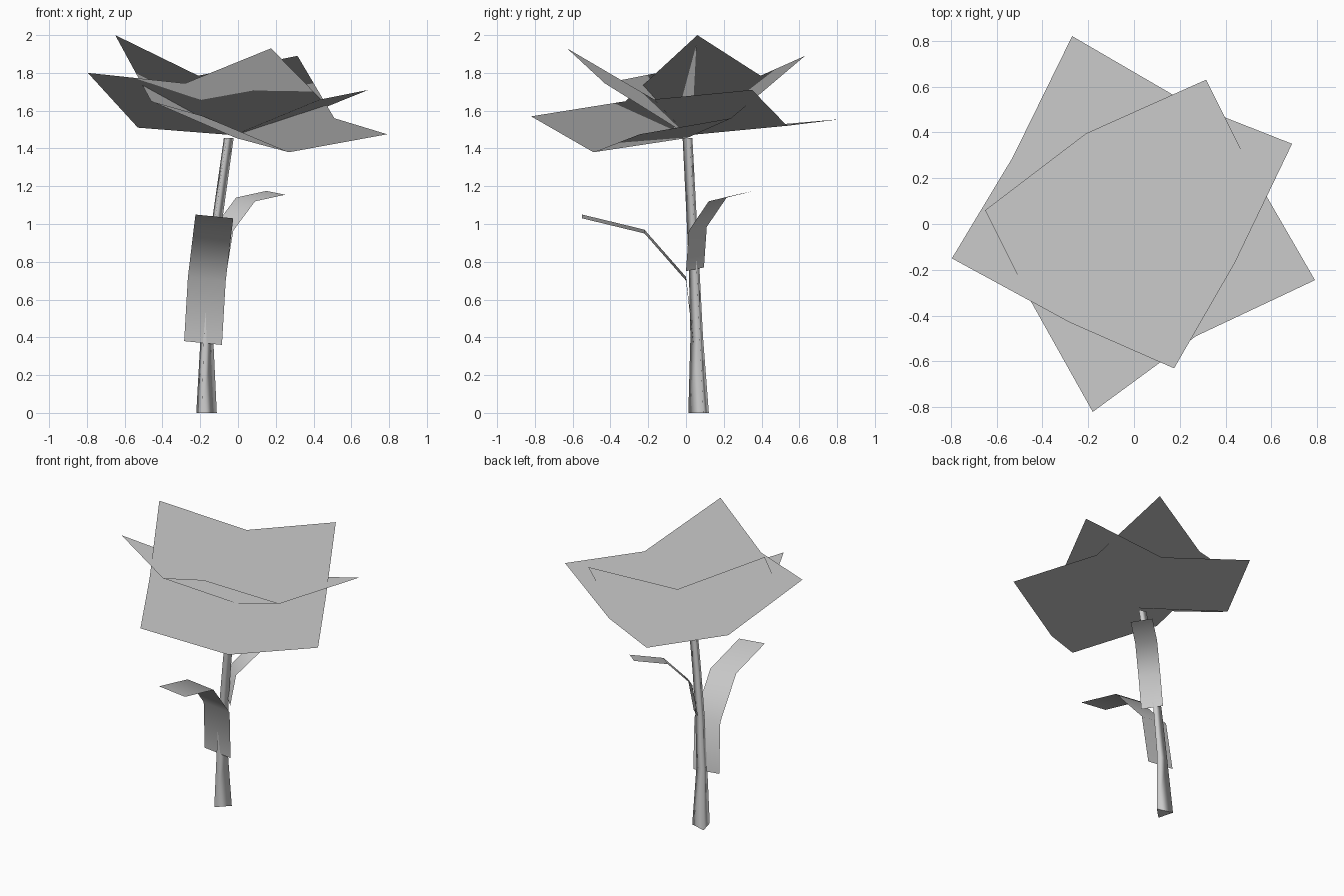
import bpy
import math
from mathutils import Vector

cube = bpy.data.objects.get("Cube")
if cube:
    bpy.data.objects.remove(cube, do_unlink=True)

grey = bpy.data.materials.new("plain_grey")
grey.use_nodes = True
grey.diffuse_color = (0.6, 0.6, 0.6, 1)
bsdf = next(n for n in grey.node_tree.nodes if n.type == 'BSDF_PRINCIPLED')
bsdf.inputs["Base Color"].default_value = grey.diffuse_color
bsdf.inputs["Roughness"].default_value = 0.9


def add_mesh(name, verts, faces, smooth=True):
    mesh = bpy.data.meshes.new(name)
    mesh.from_pydata([tuple(v) for v in verts], [], faces)
    mesh.materials.append(grey)
    for p in mesh.polygons:
        p.use_smooth = smooth
    mesh.update()
    obj = bpy.data.objects.new(name, mesh)
    bpy.context.collection.objects.link(obj)
    return obj


def bent_sheet(name, ring, center):
    """Square sheet with four corners and four edge middles, folded about its center."""
    n = len(ring)
    faces = [(n, i, (i + 1) % n) for i in range(n)]
    obj = add_mesh(name, ring + [center], faces)
    # even, upward shading across the folds
    obj.data.normals_split_custom_set_from_vertices([(0, 0, 1)] * (n + 1))


def leaf(name, spine, across):
    """Folded strip: one edge follows the spine, the other is offset across."""
    verts = []
    for p in spine:
        verts += [Vector(p), Vector(p) + Vector(across)]
    faces = [(i, i + 1, i + 3, i + 2) for i in range(0, len(verts) - 2, 2)]
    add_mesh(name, verts, faces)


def stem(name, path, sides=3, start=15):
    """Tapered tube through (x, y, z, radius) points."""
    verts, faces = [], []
    for x, y, z, r in path:
        for k in range(sides):
            a = math.radians(start) + k * math.tau / sides
            verts.append((x + r * math.cos(a), y + r * math.sin(a), z))
    for j in range(len(path) - 1):
        for k in range(sides):
            a, b = j * sides + k, j * sides + (k + 1) % sides
            faces.append((a, b, b + sides, a + sides))
    faces.append(tuple(reversed(range(sides))))
    obj = add_mesh(name, verts, faces)
    obj.data.polygons[-1].use_smooth = False


# Flower head: two crossing bent sheets
bent_sheet("first_petal_sheet", [
    (-0.27, 0.82, 1.555), (-0.53, 0.29, 1.51),
    (-0.795, -0.15, 1.80), (-0.28, -0.43, 1.745),
    (0.175, -0.63, 1.93), (0.44, -0.17, 1.66),
    (0.69, 0.35, 1.71), (0.22, 0.535, 1.52)], (-0.02, 0.01, 1.47))
bent_sheet("second_petal_sheet", [
    (0.315, 0.63, 1.89), (-0.21, 0.395, 1.785),
    (-0.65, 0.06, 2.0), (-0.46, -0.32, 1.65),
    (-0.18, -0.82, 1.57), (0.27, -0.49, 1.38),
    (0.79, -0.245, 1.475), (0.51, 0.24, 1.56)], (-0.01, 0.005, 1.455))

# Stem
stem("stem", [
    (-0.175, 0.075, 0, 0.065), (-0.17, 0.062, 0.4, 0.04),
    (-0.145, 0.048, 0.75, 0.034), (-0.11, 0.033, 1.05, 0.032),
    (-0.053, 0.012, 1.455, 0.031)])

# Leaves
leaf("front_leaf", [
    (-0.285, 0.04, 0.38), (-0.265, 0, 0.72),
    (-0.235, -0.22, 0.97), (-0.225, -0.55, 1.05)], (0.2, 0, -0.02))
leaf("back_leaf", [
    (-0.06, 0, 0.75), (-0.025, 0.015, 0.965),
    (0.09, 0.12, 1.12), (0.25, 0.265, 1.155)], (-0.1, 0.095, 0.02))
